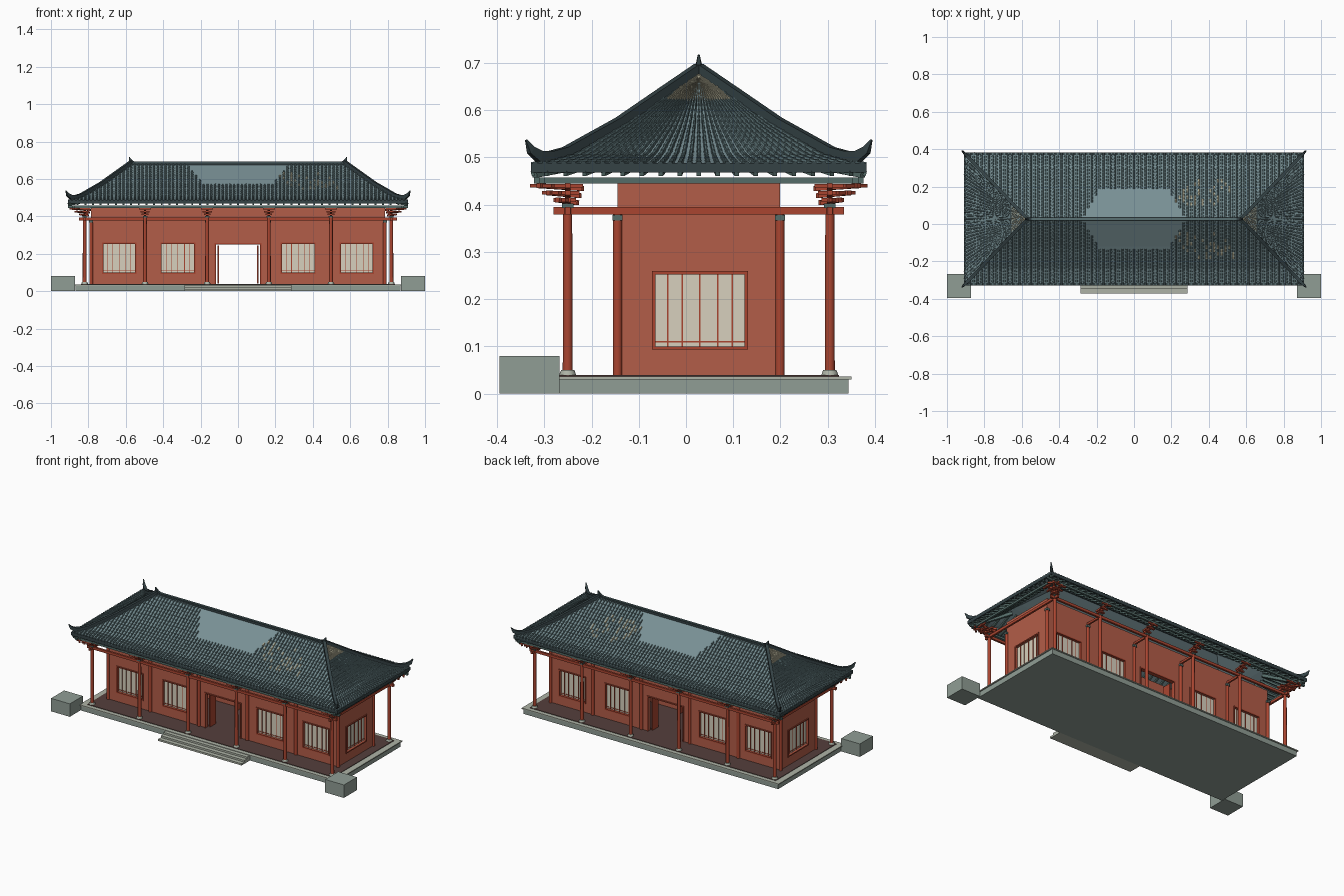
import bpy, bmesh, math, random
from mathutils import Vector

if "Cube" in bpy.data.objects:
    bpy.data.objects.remove(bpy.data.objects["Cube"])
random.seed(4)
YC = 0.027                      # centre line of the hall
EX, EY, RX = 0.91, 0.355, 0.57  # eave half sizes, half ridge length
parts = {}
COL = {'stone': (.28, .34, .30, 1), 'pale': (.42, .45, .38, 1), 'floor': (.09, .05, .045, 1),
       'wall': (.45, .11, .065, 1), 'red': (.40, .06, .03, 1), 'cream': (.68, .63, .51, 1),
       'sheet': (.19, .28, .30, 1), 'tile': (.10, .16, .17, 1), 'dark': (.035, .055, .06, 1),
       'teal': (.09, .15, .14, 1), 'aged': (.40, .38, .27, 1)}
MAT = {}
for n, c in COL.items():
    MAT[n] = bpy.data.materials.new(n)
    MAT[n].diffuse_color = c

def part(name, col):
    if name not in parts:
        parts[name] = (bmesh.new(), col)
    return parts[name][0]

def box(name, col, x0, x1, y0, y1, z0, z1):
    bm = part(name, col)
    v = [bm.verts.new((x, y, z)) for z in (z0, z1) for x, y in ((x0, y0), (x1, y0), (x1, y1), (x0, y1))]
    for f in ((3, 2, 1, 0), (4, 5, 6, 7), (0, 1, 5, 4), (1, 2, 6, 5), (2, 3, 7, 6), (3, 0, 4, 7)):
        bm.faces.new([v[i] for i in f])

def along(axis, name, col, a0, a1, c0, c1, z0, z1):
    if axis == 0:
        box(name, col, a0, a1, min(c0, c1), max(c0, c1), z0, z1)
    else:
        box(name, col, min(c0, c1), max(c0, c1), a0, a1, z0, z1)

def sweep(name, col, pts, sizes):
    """Rectangular bar along a path, sizes = (width, height) per point."""
    bm = part(name, col)
    rings = []
    for i, p in enumerate(pts):
        d = (pts[min(i + 1, len(pts) - 1)] - pts[max(i - 1, 0)]).normalized()
        flat = Vector((d.x, d.y, 0)).normalized()
        s = Vector((-flat.y, flat.x, 0))
        u = d.cross(s)
        w, h = sizes[i]
        rings.append([bm.verts.new(p + s * a * w / 2 + u * b * h / 2) for a, b in ((-1, -1), (1, -1), (1, 1), (-1, 1))])
    for r, q in zip(rings, rings[1:]):
        for i in range(4):
            bm.faces.new((r[i], r[(i + 1) % 4], q[(i + 1) % 4], q[i]))
    bm.faces.new(rings[0][::-1])
    bm.faces.new(rings[-1])

def cyl(name, col, x, y, z0, z1, r0, r1, n=12):
    bm = part(name, col)
    res = bmesh.ops.create_cone(bm, cap_ends=True, segments=n, radius1=r0, radius2=r1, depth=z1 - z0)
    bmesh.ops.translate(bm, verts=res['verts'], vec=(x, y, (z0 + z1) / 2))

def rz(t):
    """Concave roof height, t = 0 at the eave and 1 at the ridge."""
    K = [(0, .483), (.21, .503), (.53, .566), (.76, .622), (1, .68)]
    for (a, p), (b, q) in zip(K, K[1:]):
        if t <= b:
            return p + (q - p) * (t - a) / (b - a)
    return .68

# platform, floor, corner blocks and steps
box('platform', 'stone', -.87, .87, YC - .317, YC + .317, 0, .03)
box('platform_rim', 'pale', -.877, .877, YC - .323, YC + .323, .03, .036)
box('floor', 'floor', -.84, .84, YC - .297, YC + .297, .036, .039)
for s in (-1, 1):
    box('corner_block', 'stone', min(s * .872, s), max(s * .872, s), -.395, -.268, 0, .08)
for i in range(3):
    box('front_steps', 'pale', -.285, .285, -.372 + .026 * i, -.29, 0 if i == 0 else .011 * i, .011 * (i + 1))

def wall_run(axis, a0, a1, c, s, openings):
    """Wall at offset c facing direction s, with windows and door openings (a, b, z0, z1)."""
    inn = c - s * .018
    edge = a0
    for o0, o1, z0, z1 in openings:
        along(axis, 'walls', 'wall', edge, o0, inn, c, .038, .445)
        along(axis, 'walls', 'wall', o0, o1, inn, c, z1, .445)
        edge = o1
        t = .007
        f0, f1 = c - s * .02, c + s * .005
        along(axis, 'opening_frames', 'red', o0 - t, o0, f0, f1, z0, z1)
        along(axis, 'opening_frames', 'red', o1, o1 + t, f0, f1, z0, z1)
        along(axis, 'opening_frames', 'red', o0 - t, o1 + t, f0, f1, z1, z1 + t)
        if z0 > .05:
            along(axis, 'walls', 'wall', o0, o1, inn, c, .038, z0)
            along(axis, 'opening_frames', 'red', o0 - t, o1 + t, f0, f1, z0 - t, z0)
            along(axis, 'window_paper', 'cream', o0, o1, c - s * .015, c - s * .011, z0, z1)
            for k in (.14, .3, .5, .7, .86):
                m = o0 + (o1 - o0) * k
                along(axis, 'window_bars', 'red', m - .0015, m + .0015, c - s * .012, c - s * .008, z0, z1)
            along(axis, 'window_bars', 'red', o0, o1, c - s * .012, c - s * .008, z0 + .008, z0 + .011)
    along(axis, 'walls', 'wall', edge, a1, inn, c, .038, .445)

WX, WY = .785, .172
for s in (-1, 1):
    wall_run(0, -WX, WX, YC + s * WY, s,
             [(-.72, -.55, .10, .252), (-.408, -.234, .10, .252), (-.118, .118, .038, .25),
              (.234, .408, .10, .252), (.55, .72, .10, .252)])
    wall_run(1, YC - WY + .018, YC + WY - .018, s * WX, s, [(YC - .092, YC + .097, .10, .252)])
    # folded door leaves
    for e in (-1, 1):
        box('door_leaves', 'red', e * .106 - .004, e * .106 + .004,
            *sorted((YC + s * (WY - .02), YC + s * (WY - .075))), .04, .245)

# columns, pilasters, ties and brackets
CX = [-.82, -.497, -.165, .165, .497, .82]
CY = .2775

def bracket(x, y, dx, dy):
    """Stepped arms reaching out from a column head."""
    n = Vector((dx, dy, 0))
    for i, (back, out) in enumerate(((.02, .022), (.025, .042), (.03, .062))):
        z = .404 + i * .015
        a, b = Vector((x, y, z)) - n * back, Vector((x, y, z + .006)) + n * out
        sweep('eave_brackets', 'red', [a, b], [(.012, .01)] * 2)
        tip = b - n * .008
        side = Vector((-dy, dx, 0)).normalized() * (.018 + .007 * i)
        sweep('eave_brackets', 'red', [tip - side, tip + side], [(.009, .008)] * 2)

for s in (-1, 1):
    y = YC + s * CY
    for x in CX:
        cyl('column_bases', 'pale', x, y, .036, .05, .019, .014)
        cyl('columns', 'red', x, y, .048, .397, .0105, .0095)
        box('column_caps', 'teal', x - .012, x + .012, y - .012, y + .012, .393, .402)
        bracket(x, y, 0, s)
        wx = max(-WX, min(WX, x))
        cyl('wall_pilasters', 'red', wx, YC + s * WY, .038, .38, .01, .01)
        box('pilaster_caps', 'teal', wx - .011, wx + .011, YC + s * WY - .011, YC + s * WY + .011, .366, .378)
        box('cross_ties', 'red', x - .005, x + .005, *sorted((y, YC + s * WY)), .381, .394)
        if abs(x) > .8:
            e = math.copysign(1, x)
            bracket(x, y, e, 0)
            bracket(x, y, e, s)
    box('tie_beams', 'red', -.85, .85, y - .006, y + .006, .379, .395)
    box('tie_beams', 'red', s * .82 - .006, s * .82 + .006, YC - CY - .03, YC + CY + .03, .379, .395)
    # eave purlins crossing at the corners
    box('eave_purlins', 'teal', -.91, .91, YC + s * .332 - .006, YC + s * .332 + .006, .445, .457)
    box('eave_purlins', 'teal', s * .88 - .006, s * .88 + .006, YC - .349, YC + .349, .445, .457)
    # dark fascia under the tile ends
    box('eave_fascia', 'dark', -EX, EX, *sorted((YC + s * EY, YC + s * (EY - .012))), .468, .488)
    box('eave_fascia', 'dark', *sorted((s * EX, s * (EX - .012))), YC - EY, YC + EY, .468, .488)

# roof sheet: rectangles lofted from eave to ridge
bm = part('roof_sheet', 'sheet')
rows = []
for k in range(13):
    t = k / 12
    hx, hy = EX - (EX - RX) * t, max(EY * (1 - t), .001)
    rows.append([bm.verts.new((a * hx, YC + b * hy, rz(t))) for a, b in ((-1, -1), (1, -1), (1, 1), (-1, 1))])
for r, q in zip(rows, rows[1:]):
    for i in range(4):
        bm.faces.new((r[i], r[(i + 1) % 4], q[(i + 1) % 4], q[i]))

# tile ribs, one tapered half-round per course
N = 20
def rib(pos, side, tmax, width, skip, aged):
    bm = part('roof_tiles', 'tile')
    for k in range(N):
        t0, t1 = k / N, min((k + 1) / N, tmax)
        if t0 >= tmax - .01:
            break
        if skip(t0):
            continue
        rings = []
        for t, f in ((t0, 1), (t1, .72)):
            w = .0068 * width(t) * f
            rings.append([bm.verts.new(pos(t) + side * w * a + Vector((0, 0, h * f)))
                          for a, h in ((-1, -.001), (-.6, .007), (.6, .007), (1, -.001))])
        r, q = rings
        fs = [bm.faces.new((r[i], r[i + 1], q[i + 1], q[i])) for i in range(3)] + [bm.faces.new(r[::-1])]
        if aged(t0):
            for f in fs:
                f.material_index = 1

for s in (-1, 1):
    for i in range(-44, 45):
        x = i * .0204
        tm = min(1, (EX - abs(x)) / (EX - RX))
        pos = lambda t, x=x: Vector((x, YC + s * EY * (1 - t), rz(t)))
        rib(pos, Vector((1, 0, 0)), tm, lambda t: 1,
            lambda t, x=x: t > .5 and abs(x) < .18 + .10 * (t - .5) / .5,
            lambda t, x=x: abs(x - .42 + .3 * (t - .45)) < .13 and .35 < t < .8 and random.random() < .3)
        if i % 2 == 0:      # rafters beneath the eaves
            te = min(.45, tm)
            sweep('rafters', 'teal', [pos(u * te) - Vector((0, 0, .018)) for u in (.03, .5, 1)], [(.01, .01)] * 3)
    for i in range(-17, 18):
        u = i * .0204
        pos = lambda t, u=u: Vector((s * (EX - (EX - RX) * t), YC + u * (1 - t), rz(t)))
        rib(pos, Vector((0, 1, 0)), .97, lambda t: max(.12, 1 - t), lambda t: False, lambda t: t > .74 and abs(i) < 14)
        if i % 2 == 0:
            sweep('rafters', 'teal', [pos(v) - Vector((0, 0, .018)) for v in (.01, .2, .4)], [(.01, .01)] * 3)

# main ridge, ridge horns and upturned hip ridges
box('main_ridge', 'dark', -RX, RX, YC - .009, YC + .009, .668, .688)
box('ridge_cap', 'tile', -RX, RX, YC - .006, YC + .006, .688, .692)
for a in (-1, 1):
    horn = [(.55, .682), (.568, .688), (.575, .7), (.582, .717)]
    sweep('ridge_horns', 'dark', [Vector((a * x, YC, z)) for x, z in horn],
          [(.016, .02), (.014, .022), (.01, .016), (.004, .004)])
    for b in (-1, 1):
        def hip(t, z):
            return Vector((a * (EX - (EX - RX) * t), YC + b * EY * (1 - t), z))
        ts = [1, .88, .76, .64, .53, .42, .3, .21, .12]
        path = [hip(t, rz(t) + .008) for t in ts] + [hip(.05, .502), hip(.0, .515), hip(-.03, .537)]
        sweep('hip_ridges', 'dark', path, [(.018, .022)] * 9 + [(.016, .024), (.012, .018), (.003, .004)])
        sweep('hip_beams', 'teal', [hip(.5, .52), hip(.2, .478), hip(.02, .466)], [(.014, .018)] * 3)

# turn every part into an object
for name, (bm, col) in parts.items():
    if name != 'roof_tiles':
        bmesh.ops.recalc_face_normals(bm, faces=bm.faces)
    me = bpy.data.meshes.new(name)
    bm.to_mesh(me)
    bm.free()
    me.materials.append(MAT[col])
    if name == 'roof_tiles':
        me.materials.append(MAT['aged'])
    ob = bpy.data.objects.new(name, me)
    bpy.context.collection.objects.link(ob)
    if name == 'roof_sheet':
        m = ob.modifiers.new('thickness', 'SOLIDIFY')
        m.thickness = .01
        m.offset = -1
    if name in ('columns', 'column_bases', 'wall_pilasters'):
        bpy.context.view_layer.objects.active = ob
        bpy.ops.object.select_all(action='DESELECT')
        ob.select_set(True)
        bpy.ops.object.shade_smooth_by_angle(angle=math.radians(40))

for m in bpy.data.materials:
    if m.users and not m.is_grease_pencil:
        m.use_nodes = True
        m.node_tree.nodes["Principled BSDF"].inputs["Base Color"].default_value = m.diffuse_color
